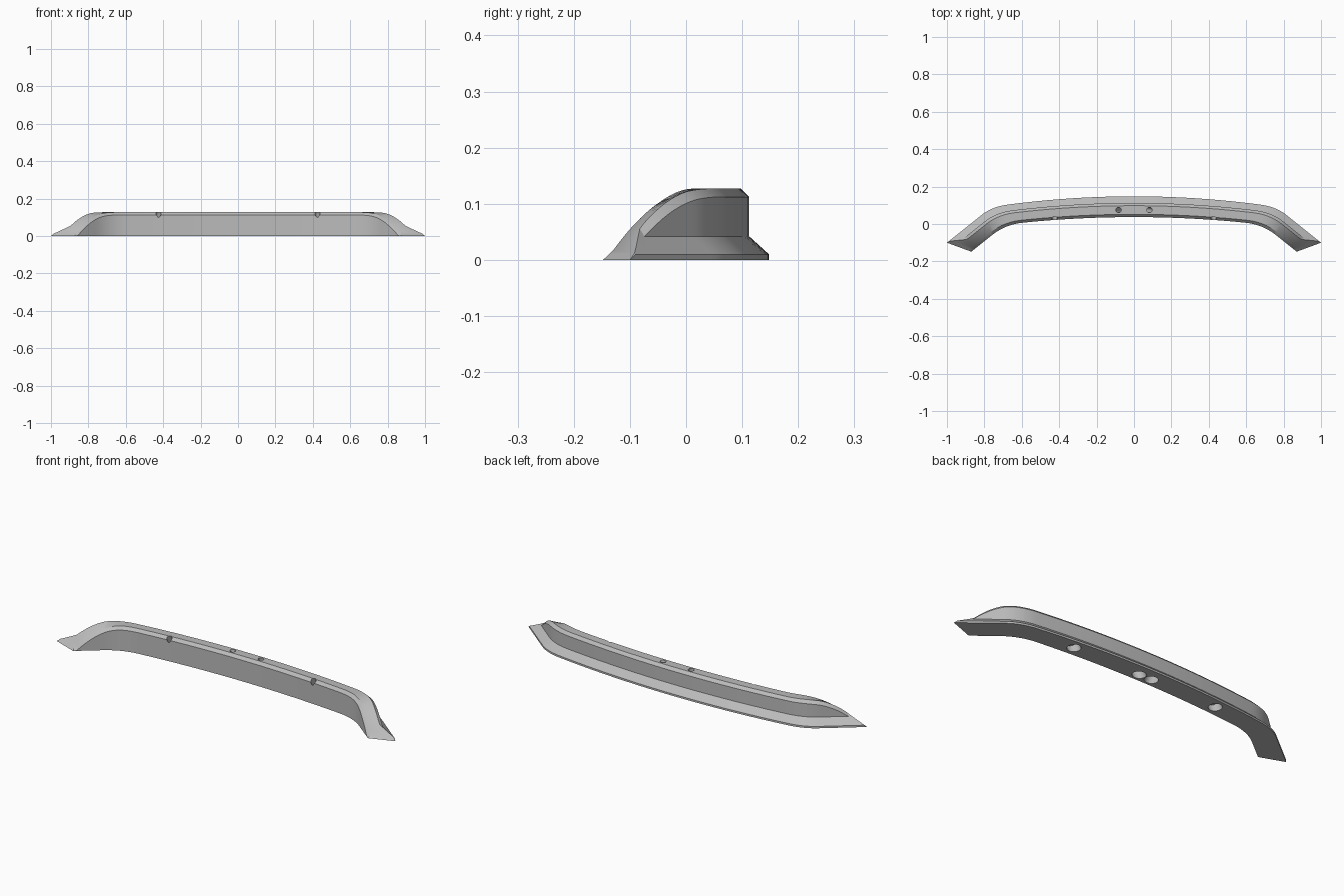
import bpy, bmesh
from mathutils import Vector

cube = bpy.data.objects.get("Cube")
if cube:
    bpy.data.objects.remove(cube, do_unlink=True)

TOP, WIDTH, CHAMFER = 0.127, 0.113, 0.015
LEDGE_Z, LIP_Z, LEDGE = 0.042, 0.01, 0.036

grey = bpy.data.materials.new("plain_grey")
grey.use_nodes = True
grey.diffuse_color = (0.5, 0.5, 0.5, 1)
grey.node_tree.nodes["Principled BSDF"].inputs["Base Color"].default_value = (0.5, 0.5, 0.5, 1)


def clamp(v, lo, hi):
    return max(lo, min(hi, v))


def edge_path(y0, bow, arc_end, corner, leg_start, tip):
    """Half of a plan edge: shallow arc, rounded corner, straight leg."""
    pts = [Vector((arc_end * i / 14, y0 - bow * (arc_end * i / 14) ** 2)) for i in range(15)]
    a, b, c, tip = pts[-1], Vector(corner), Vector(leg_start), Vector(tip)
    pts += [a * (1 - t) ** 2 + b * 2 * t * (1 - t) + c * t * t for t in (i / 10 for i in range(1, 11))]
    pts += [c.lerp(tip, i / 16) for i in range(1, 17)]
    return pts


def section(front, back, side):
    """Closed cross-section between the front and back plan edges."""
    hf = TOP * (1 - clamp(-front.y / 0.148, 0, 1) ** 1.9)
    hb = TOP * (1 - clamp((0.09 - back.y) / 0.19, 0, 1) ** 2)
    cf = min(hf, CHAMFER)
    cb = clamp(hb - LEDGE_Z, 0, CHAMFER)
    zs = min(LEDGE_Z, hb)
    inset = LEDGE * clamp((zs - LIP_Z) / (LEDGE_Z - LIP_Z), 0, 1)
    profile = [(0, 0), (0, hf - cf), (cf / WIDTH, hf), (1 - (inset + cb) / WIDTH, hb),
               (1 - inset / WIDTH, hb - cb), (1 - inset / WIDTH, zs),
               (1, min(LIP_Z, hb)), (1, 0)]
    out = []
    for f, z in profile:
        p = front.lerp(back, f)
        out.append((p.x * side, p.y, z))
    return out


# Curved bar lofted from tip to tip
fronts = edge_path(0.037, 0.085, 0.60, (0.69, -0.004), (0.76, -0.06), (0.87, -0.148))
backs = edge_path(0.148, 0.0975, 0.66, (0.752, 0.096), (0.81, 0.052), (1.0, -0.1))
half = list(zip(fronts, backs))
stations = [section(f, b, -1) for f, b in reversed(half)] + [section(f, b, 1) for f, b in half[1:]]

bm = bmesh.new()
rings = [[bm.verts.new(p) for p in s] for s in stations]
for r, s in zip(rings, rings[1:]):
    for i in range(len(r)):
        j = (i + 1) % len(r)
        bm.faces.new((r[i], r[j], s[j], s[i]))
bmesh.ops.remove_doubles(bm, verts=bm.verts, dist=0.00002)
bmesh.ops.recalc_face_normals(bm, faces=bm.faces)
mesh = bpy.data.meshes.new("curved_bar")
bm.to_mesh(mesh)
bm.free()
bar = bpy.data.objects.new("curved_bar", mesh)
bpy.context.collection.objects.link(bar)
mesh.materials.append(grey)


def cut_hole(bottom, top, radius, start, end):
    """Subtract a cylinder along the bottom-to-top axis, between two fractions."""
    a, b = Vector(bottom), Vector(top)
    p, q = a.lerp(b, start), a.lerp(b, end)
    bpy.ops.mesh.primitive_cylinder_add(vertices=24, radius=radius, depth=(q - p).length,
                                        location=(p + q) / 2,
                                        rotation=(b - a).to_track_quat('Z', 'Y').to_euler())
    cutter = bpy.context.object
    cutter.name = "hole_cutter"
    cutter.hide_render = True
    cutter.data.materials.append(grey)
    mod = bar.modifiers.new("hole", 'BOOLEAN')
    mod.operation, mod.object, mod.solver = 'DIFFERENCE', cutter, 'EXACT'
    bpy.context.view_layer.objects.active = bar
    bpy.ops.object.modifier_apply(modifier=mod.name)
    bpy.data.objects.remove(cutter, do_unlink=True)


# Tilted screw holes, each with a wide counterbore underneath
for side in (-1, 1):
    for bottom, top in (((0.036 * side, 0.08, 0), (0.083 * side, 0.075, TOP)),
                        ((0.425 * side, 0.076, 0), (0.425 * side, 0.029, 0.119))):
        cut_hole(bottom, top, 0.014, -0.3, 1.4)
        cut_hole(bottom, top, 0.032, -0.4, 0.4)

# Smooth curved walls, crisp edges
bpy.ops.object.select_all(action='DESELECT')
bar.select_set(True)
bpy.context.view_layer.objects.active = bar
bpy.ops.object.shade_smooth_by_angle(angle=0.45)
